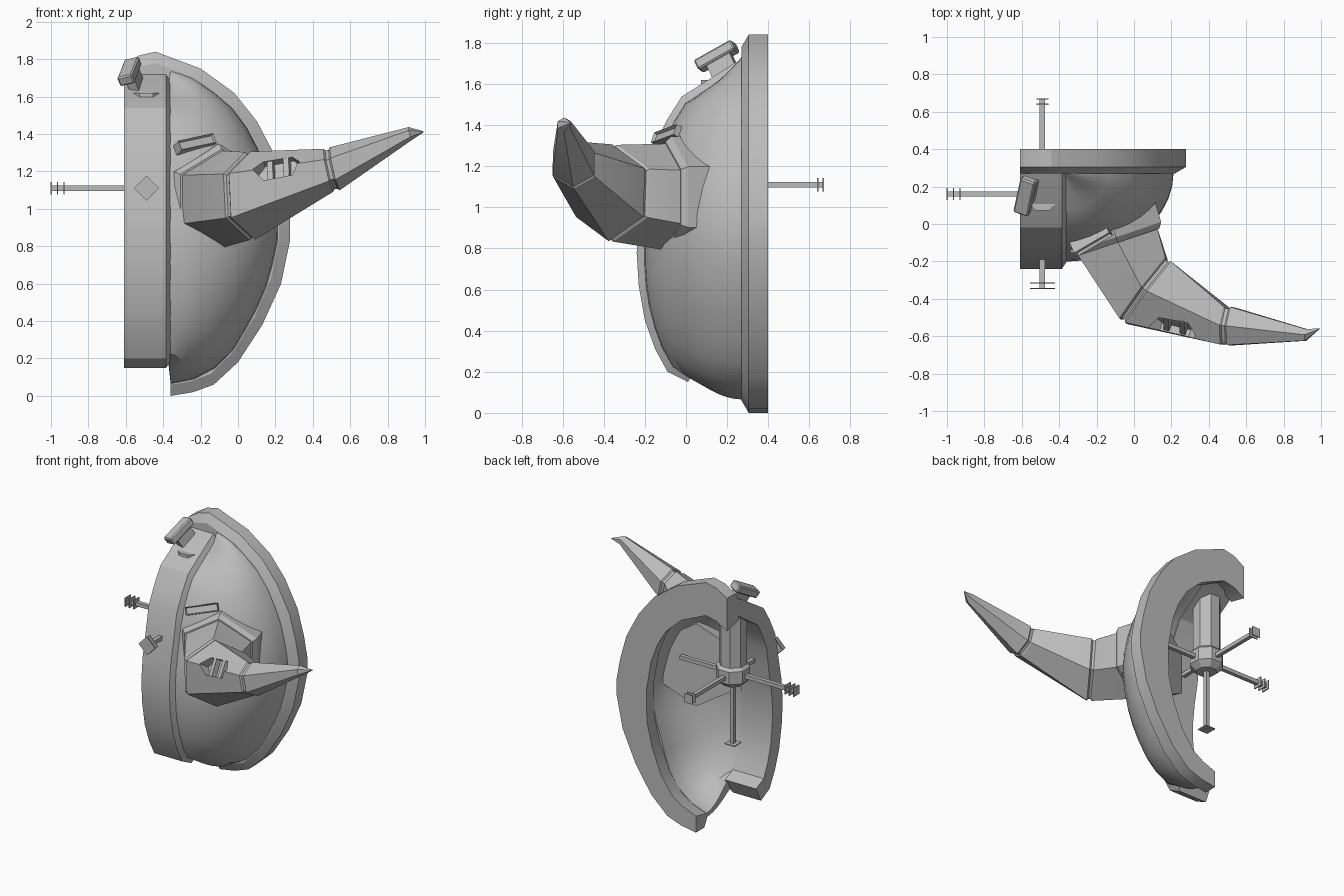
import bpy, bmesh, math
from mathutils import Vector as V, Matrix

if "Cube" in bpy.data.objects:
    bpy.data.objects.remove(bpy.data.objects["Cube"])

grey = bpy.data.materials.new("plain grey")
grey.diffuse_color = (0.5, 0.5, 0.5, 1)
grey.use_nodes = True
grey.node_tree.nodes["Principled BSDF"].inputs["Base Color"].default_value = grey.diffuse_color


def finish(name, bm, angle=25):
    bmesh.ops.remove_doubles(bm, verts=bm.verts, dist=1e-4)
    bmesh.ops.recalc_face_normals(bm, faces=bm.faces)
    me = bpy.data.meshes.new(name)
    bm.to_mesh(me)
    bm.free()
    ob = bpy.data.objects.new(name, me)
    bpy.context.collection.objects.link(ob)
    me.materials.append(grey)
    bpy.ops.object.select_all(action='DESELECT')
    ob.select_set(True)
    bpy.context.view_layer.objects.active = ob
    if angle:
        bpy.ops.object.shade_smooth_by_angle(angle=math.radians(angle))
    return ob


def sweep(name, loops, angle=25):
    """Skin closed loops in order and cap both ends."""
    bm = bmesh.new()
    rows = [[bm.verts.new(p) for p in loop] for loop in loops]
    n = len(rows[0])
    for a, b in zip(rows, rows[1:]):
        for j in range(n):
            k = (j + 1) % n
            bm.faces.new((a[j], a[k], b[k], b[j]))
    bm.faces.new(rows[0])
    bm.faces.new(rows[-1])
    return finish(name, bm, angle)


def box(name, c, xa, normal, dims, inset=0, bevel=0):
    z = V(normal).normalized()
    y = z.cross(V(xa)).normalized()
    x = y.cross(z)
    m = Matrix((x, y, z)).transposed().to_4x4()
    m.translation = V(c)
    bm = bmesh.new()
    bmesh.ops.create_cube(bm, size=1, matrix=m @ Matrix.Diagonal((*dims, 1)))
    if inset:
        bm.normal_update()
        top = max(bm.faces, key=lambda f: f.normal.dot(z))
        bmesh.ops.inset_individual(bm, faces=[top], thickness=inset)
        bmesh.ops.translate(bm, verts=top.verts, vec=-z * inset * 1.5)
    if bevel:
        bmesh.ops.bevel(bm, geom=bm.edges[:], offset=bevel, segments=1, affect='EDGES')
    return finish(name, bm, 0)


def resample(pts, n):
    pts = [V(p) for p in pts]
    d = [0]
    for a, b in zip(pts, pts[1:]):
        d.append(d[-1] + (b - a).length)
    out = []
    for i in range(n):
        t = d[-1] * i / (n - 1)
        k = next((k for k in range(len(d) - 2) if t <= d[k + 1]), len(d) - 2)
        out.append(pts[k].lerp(pts[k + 1], min(1, (t - d[k]) / (d[k + 1] - d[k]))))
    return out


# outlines: back rim (x, z) and side band (y, z), bottom to top
P = [(-.36, 0), (-.24, .02), (-.13, .06), (0, .18), (.13, .38), (.23, .6), (.278, .83), (.278, .95),
     (.25, 1.1), (.2, 1.28), (.1, 1.47), (-.02, 1.62), (-.2, 1.75), (-.44, 1.84), (-.53, 1.82), (-.61, 1.77)]
Q = [(.01, .15), (-.09, .2), (-.15, .31), (-.2, .45), (-.23, .62), (-.24, .78), (-.225, .95),
     (-.19, 1.12), (-.155, 1.3), (-.09, 1.43), (-.02, 1.54), (.25, 1.71)]


def in_p(p, d):
    p = V(p)
    return p + (V((min(p.x, -.36), .9)) - p).normalized() * d


def in_q(q, d):
    q = V(q)
    return q + (V((.4, .9)) - q).normalized() * d


# flat-backed rim
loops = []
for i, p in enumerate(P):
    deep = .12 + .12 * min(1, i / 6)
    prof = [(0, .4), (0, .305), (.06, .27), (deep - .03, .27), (deep, .4)]
    loops.append([(in_p(p, d).x, y, in_p(p, d).y) for d, y in prof])
sweep("back_rim", loops)

# side band
loops = []
for q in Q + [(.38, 1.76)]:
    prof = [(0, -.61), (0, -.385), (.04, -.36), (.12, -.36), (.12, -.61)]
    loops.append([(x, in_q(q, d).x, in_q(q, d).y) for d, x in prof])
sweep("side_band", loops)

# domed shell between rim and band
N, M = 18, 10
pd, qd = resample(P[:13] + [(-.36, 1.81)], N), resample(Q, N)


def arc(p, q):
    pts = []
    for j in range(M + 1):
        f = math.pi / 2 * j / M
        c, s = math.cos(f), math.sin(f)
        pts.append((-.375 + c * (p.x + .375), .28 + s * (q.x - .28), p.y + (q.y - p.y) * s * s))
    return pts


sweep("dome_shell", [arc(in_p(p, .065), in_q(q, .035)) + arc(in_p(p, .065 + .03 + .1 * min(1, i / 5)), in_q(q, .11))[::-1]
                     for i, (p, q) in enumerate(zip(pd, qd))], 30)


def hexagon(c, n, r, off=0):
    n = V(n).normalized()
    side = n.cross(V((0, 0, 1))).normalized()
    up = side.cross(n)
    c = V(c) + n * off
    return [c + up * r * math.cos(k * math.pi / 3) + side * r * math.sin(k * math.pi / 3) for k in range(6)]


# horn: base collar, two jointed segments and a pointed end
A, An = (-.09, -.09, 1.05), (.32, -.95, 0)
B, Bn = (.07, -.36, 1.07), (.8, -.6, .06)
C, Cn = (.5, -.545, 1.21), (.97, -.09, .22)
sweep("horn_collar", [hexagon(A, An, .3, -.2), hexagon(A, An, .295, -.02), hexagon(A, An, .27, .01)], 20)
horn = sweep("horn", [
    hexagon(A, An, .26, -.1), hexagon(A, An, .26),
    hexagon(B, Bn, .236, -.025), hexagon(B, Bn, .222, -.015), hexagon(B, Bn, .222, .002), hexagon(B, Bn, .236, .012),
    hexagon(C, Cn, .118, -.018), hexagon(C, Cn, .107, -.01), hexagon(C, Cn, .107, .008), hexagon(C, Cn, .118, .018),
    hexagon((.92, -.593, 1.402), Cn, .036), hexagon((.993, -.56, 1.412), Cn, .002)], 20)

# recessed vent with slats in the horn
n = V((-.30, -.82, .54)).normalized()
a = V((.88, -.38, .29))
a = (a - n * a.dot(n)).normalized()
b = n.cross(a)
vc = V((.213, -.55, 1.215))
outline = [(-.13, 0), (-.08, -.06), (.08, -.06), (.13, 0), (.08, .06), (-.08, .06)]
cut = sweep("vent_cutter", [[vc + n * h + a * u + b * v for u, v in outline] for h in (-.045, .08)], 0)
cut.hide_render = True
cut.hide_viewport = True
mod = horn.modifiers.new("vent", 'BOOLEAN')
mod.object = cut
mod.operation = 'DIFFERENCE'
for k in (-.045, .045):
    box("vent_slat", vc + a * k - n * .03, a, n, (.03, .13, .05))

# dome slot and clip on the band
box("dome_slot", (-.23, -.08, 1.345), (.85, .45, .2), (.4, -.85, .45), (.22, .055, .07), inset=.01)
box("band_clip", (-.58, .15, 1.735), (.2, .87, .45), (-.35, -.4, .85), (.21, .085, .055), bevel=.008)
box("clip_foot", (-.55, .18, 1.68), (.2, .87, .45), (-.35, -.4, .85), (.13, .05, .1))

# inner column hanging from the top
hub = V((-.49, .16, 1.11))


def ring(r, z):
    return [(hub.x + r * math.cos((k + .5) * math.pi / 4), hub.y + r * math.sin((k + .5) * math.pi / 4), z) for k in range(8)]


sweep("inner_column", [ring(.07, 1.03), ring(.115, 1.07), ring(.115, 1.16), ring(.095, 1.18), ring(.095, 1.62)], 20)

# struts with square end plates: direction, length, plate distances, plate size
for d, length, plates, size in [
        ((-1, 0, 0), .51, (.44, .475, .508), .065), ((0, 1, 0), .51, (.48, .508), .065),
        ((0, -1, 0), .505, (.475, .505), .095), ((1, 0, 0), .42, (), 0), ((0, 0, -1), .52, (.515,), .08)]:
    d = V(d)
    side = V((0, 0, 1)) if abs(d.z) < .5 else V((1, 0, 0))
    box("strut", hub + d * length / 2, side, d, (.028, .028, length))
    if d.y < 0:
        side = V((1, 0, 1))
    for t in plates:
        box("strut_plate", hub + d * t, side, d, (size, size, .007))
